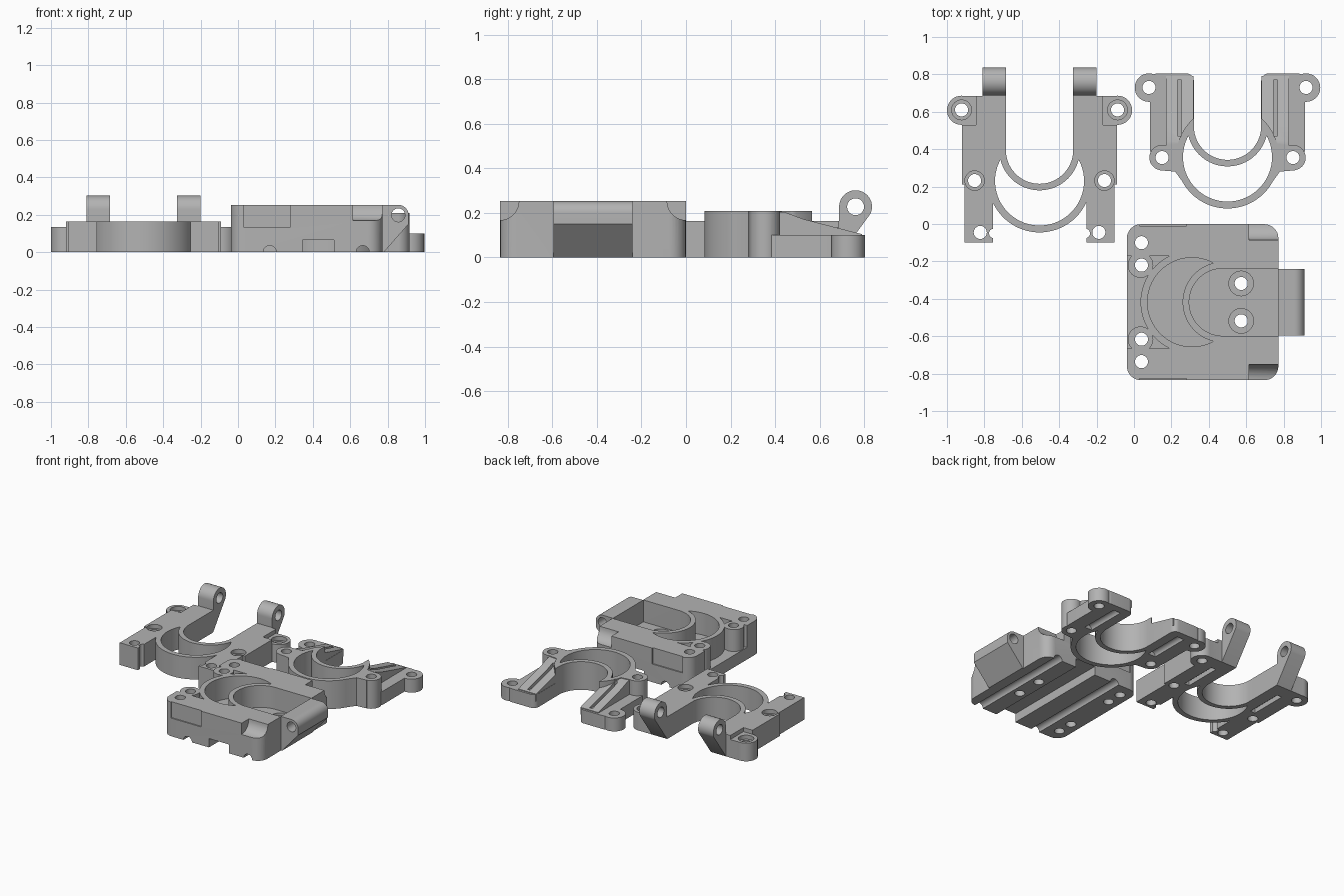
import bpy, bmesh, math

if "Cube" in bpy.data.objects:
    bpy.data.objects.remove(bpy.data.objects["Cube"])

grey = bpy.data.materials.new("plain grey")
grey.diffuse_color = (0.45, 0.45, 0.45, 1)
grey.use_nodes = True
grey.node_tree.nodes["Principled BSDF"].inputs["Base Color"].default_value = grey.diffuse_color


# ---------- helpers ----------
def prism(pts, a, b, axis="z"):
    """Extrude a 2D outline from a to b along an axis."""
    def pos(p, h):
        return {"z": (p[0], p[1], h), "x": (h, p[0], p[1]), "y": (p[0], h, p[1])}[axis]
    bm = bmesh.new()
    low = [bm.verts.new(pos(p, a)) for p in pts]
    top = [bm.verts.new(pos(p, b)) for p in pts]
    bm.faces.new(low)
    bm.faces.new(top)
    n = len(pts)
    for i in range(n):
        j = (i + 1) % n
        bm.faces.new((low[i], low[j], top[j], top[i]))
    bmesh.ops.recalc_face_normals(bm, faces=bm.faces)
    me = bpy.data.meshes.new("solid")
    bm.to_mesh(me)
    bm.free()
    me.materials.append(grey)
    ob = bpy.data.objects.new("solid", me)
    bpy.context.collection.objects.link(ob)
    return ob


def arc(x, y, r, a0, a1, n):
    return [(x + r * math.cos(math.radians(a0 + (a1 - a0) * i / n)),
             y + r * math.sin(math.radians(a0 + (a1 - a0) * i / n))) for i in range(n + 1)]


def cyl(x, y, r, a, b, axis="z", n=32):
    return prism(arc(x, y, r, 0, 360, n)[:-1], a, b, axis)


def box(x0, x1, y0, y1, z0, z1):
    return prism([(x0, y0), (x1, y0), (x1, y1), (x0, y1)], z0, z1)


def rounded(x0, x1, y0, y1, r, z0, z1):
    return prism(arc(x1 - r, y1 - r, r, 0, 90, 8) + arc(x0 + r, y1 - r, r, 90, 180, 8)
                 + arc(x0 + r, y0 + r, r, 180, 270, 8) + arc(x1 - r, y0 + r, r, 270, 360, 8), z0, z1)


def combine(ob, other, op):
    m = ob.modifiers.new("cut", "BOOLEAN")
    m.operation, m.object, m.solver = op, other, "EXACT"
    bpy.context.view_layer.update()
    dg = bpy.context.evaluated_depsgraph_get()
    new = bpy.data.meshes.new_from_object(ob.evaluated_get(dg))
    ob.modifiers.clear()
    ob.data = new
    bpy.data.objects.remove(other)


def add(ob, *parts):
    for p in parts:
        combine(ob, p, "UNION")


def cut(ob, *parts):
    for p in parts:
        combine(ob, p, "DIFFERENCE")


def hole(ob, x, y, top, sink=0.0, depth=0.03):
    """Through hole, optionally with a shallow counterbore."""
    cut(ob, cyl(x, y, 0.035, -0.1, 0.5))
    if sink:
        cut(ob, cyl(x, y, sink, top - depth, 0.5))


def bore(ob, place, z0, length):
    """Crescent pocket and U-shaped slot, leaving a thin ring between them."""
    def slot(r, end, a, b):
        pts = arc(0, 0.165, r, 180, 360, 48) + [(r, end), (-r, end)]
        return prism([place(u, v) for u, v in pts], a, b)
    crescent = prism([place(u, v) for u, v in arc(0, 0, 0.238, 0, 360, 72)[:-1]], z0, 0.5)
    cut(crescent, slot(0.215, 1.0, z0 - 0.2, 0.7))
    cut(ob, crescent, slot(0.18, length, z0, 0.5))


def finish(ob, name):
    ob.name = ob.data.name = name
    bpy.ops.object.select_all(action="DESELECT")
    ob.select_set(True)
    bpy.context.view_layer.objects.active = ob
    bpy.ops.object.shade_smooth_by_angle(angle=math.radians(30))


def span(c, s, u0, u1):
    return sorted((c + s * u0, c + s * u1))


# ---------- hinged clamp with two lugs ----------
c = -0.505
clamp = cyl(c, 0.23, 0.275, 0, 0.165, n=72)
for s in (-1, 1):
    add(clamp, box(*span(c, s, 0.17, 0.415), 0.21, 0.685, 0, 0.165),
        box(*span(c, s, 0.25, 0.4), -0.1, 0.25, 0, 0.165))
bore(clamp, lambda u, v: (c + u, 0.23 + v), -0.1, 1.0)
for s in (-1, 1):
    # lowered bolt ear
    cut(clamp, box(*span(c, s, 0.34, 0.5), 0.53, 0.8, 0.135, 0.4))
    add(clamp, cyl(c + s * 0.417, 0.608, 0.078, 0, 0.135))
    # hinge lug
    lug = prism([(0.66, 0.0), (0.685, 0.0)] + arc(0.762, 0.228, 0.074, -25, 180, 24)
                + [(0.688, 0.165), (0.66, 0.165)], *span(c, s, 0.18, 0.305), "x")
    add(clamp, lug)
    cut(clamp, cyl(0.762, 0.228, 0.038, *span(c, s, 0.1, 0.4), "x"))
    # bolt holes, foot notch and underside slot
    hole(clamp, c + s * 0.417, 0.61, 0.135, 0.053)
    hole(clamp, c + s * 0.347, 0.232, 0.165, 0.052)
    hole(clamp, c + s * 0.317, -0.045, 0.165)
    cut(clamp, cyl(c + s * 0.245, -0.05, 0.025, -0.1, 0.4),
        box(*span(c, s, 0.27, 0.31), 0.3, 0.58, -0.1, 0.035))
finish(clamp, "hinged_clamp")

# ---------- ribbed clamp ----------
d = 0.5
ribbed = cyl(d, 0.358, 0.275, 0, 0.21, n=72)
for s in (-1, 1):
    web = [(0.36, 0.287), (0.28, 0.28), (0.2, 0.17), (0.1, 0.3), (0.25, 0.43), (0.38, 0.415)]
    add(ribbed,
        rounded(*span(d, s, 0.18, 0.415), 0.36, 0.805, 0.04, 0, 0.1),
        cyl(d + s * 0.42, 0.729, 0.076, 0, 0.1),
        prism([(d + s * u, v) for u, v in web], 0, 0.21),
        cyl(d + s * 0.35, 0.355, 0.068, 0, 0.21))
    # sloping rib along the arm
    add(ribbed, prism([(0.37, 0.05), (0.37, 0.205), (0.44, 0.205), (0.53, 0.172), (0.79, 0.105),
                       (0.79, 0.05)], *span(d, s, 0.182, 0.33), "x"))
    cut(ribbed, box(*span(d, s, 0.245, 0.268), 0.47, 0.77, 0.1, 0.4))
bore(ribbed, lambda u, v: (d + u, 0.358 + v), -0.1, 1.0)
for s in (-1, 1):
    hole(ribbed, d + s * 0.42, 0.73, 0.1)
    hole(ribbed, d + s * 0.35, 0.355, 0.21)
    cut(ribbed, cyl(d + s * 0.28, 0, 0.03, 0.45, 0.75, "y"))
finish(ribbed, "ribbed_clamp")

# ---------- main body block ----------
my = -0.418
body = rounded(-0.038, 0.772, -0.835, -0.001, 0.075, 0, 0.253)
# open recess on the left side, with the bore wall and two bolt bosses standing in it
cut(body, box(-0.2, 0.31, my - 0.248, my + 0.248, 0.09, 0.5))
add(body, cyl(0.31, my, 0.275, 0.05, 0.253, n=72))
for s in (-1, 1):
    add(body, cyl(0.035, my + s * 0.198, 0.068, 0.05, 0.253))
    # shallow step in the long side
    y0, y1 = sorted((my + s * 0.408, my + s * 0.6))
    cut(body, box(0.03, 0.28, y0, y1, 0.135, 0.5))
    # scooped corner
    cut(body, cyl(my + s * 0.418, 0.253, 0.085, 0.615, 0.9, "x"))
# hinge block with sloping underside
add(body, prism([(0.74, 0.0), (0.78, 0.0), (0.912, 0.15)] + arc(0.857, 0.198, 0.055, 0, 90, 12)
                + [(0.74, 0.253)], my - 0.177, my + 0.177, "y"))
bore(body, lambda u, v: (0.31 + v, my - u), 0.09, 0.46)
cut(body, cyl(0.857, 0.198, 0.036, -0.7, -0.1, "y"))
for s in (-1, 1):
    hole(body, 0.04, my + s * 0.198, 0.253)
    hole(body, 0.04, my + s * 0.318, 0.253)
    hole(body, 0.573, my + s * 0.1, 0.09, 0.066, 0.02)
# channels across the underside
cut(body, box(0.345, 0.512, -1, 0.2, -0.1, 0.066))
for x in (0.17, 0.667):
    cut(body, cyl(x, 0, 0.035, -1, 0.2, "y"))
finish(body, "main_body")
